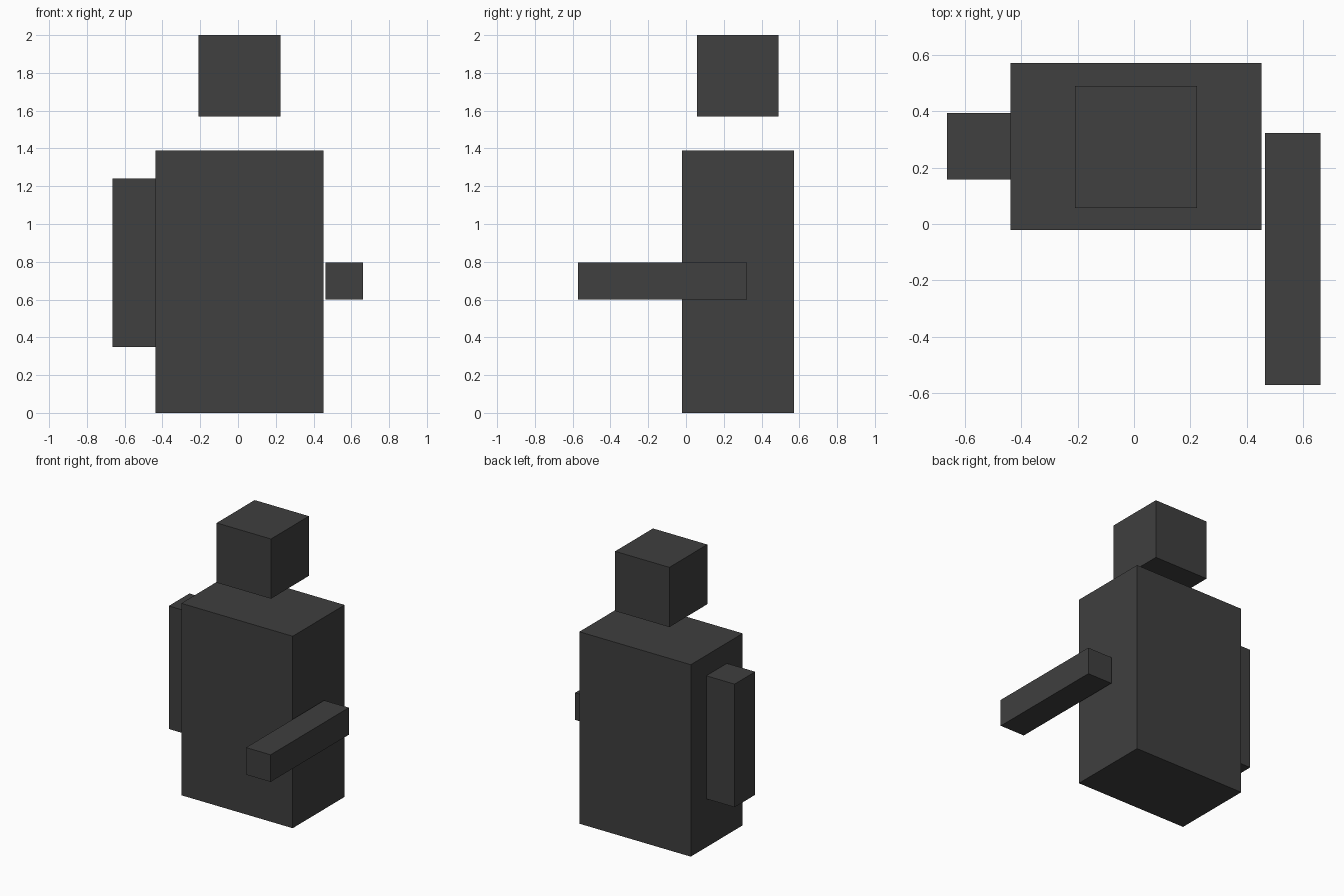
import bpy
from mathutils import Vector

if "Cube" in bpy.data.objects:
    bpy.data.objects.remove(bpy.data.objects["Cube"])

dark = bpy.data.materials.new("dark_grey")
dark.diffuse_color = (0.05, 0.05, 0.05, 1)
dark.use_nodes = True
dark.node_tree.nodes["Principled BSDF"].inputs["Base Color"].default_value = dark.diffuse_color


def box(name, low, high):
    """Axis-aligned box between two opposite corners."""
    low, high = Vector(low), Vector(high)
    bpy.ops.mesh.primitive_cube_add(size=1, location=(low + high) / 2)
    obj = bpy.context.object
    obj.name = name
    obj.scale = high - low
    bpy.ops.object.transform_apply(location=False, rotation=False, scale=True)
    obj.data.materials.append(dark)
    return obj


# Torso standing on the ground, with the head floating above it
box("torso", (-0.438, -0.022, 0), (0.453, 0.571, 1.388))
box("head", (-0.21, 0.057, 1.568), (0.224, 0.49, 2.0))

# One arm hangs down, the other reaches forward
box("hanging_arm", (-0.664, 0.158, 0.35), (-0.43, 0.393, 1.24))
box("reaching_arm", (0.464, -0.571, 0.6), (0.661, 0.322, 0.796))
